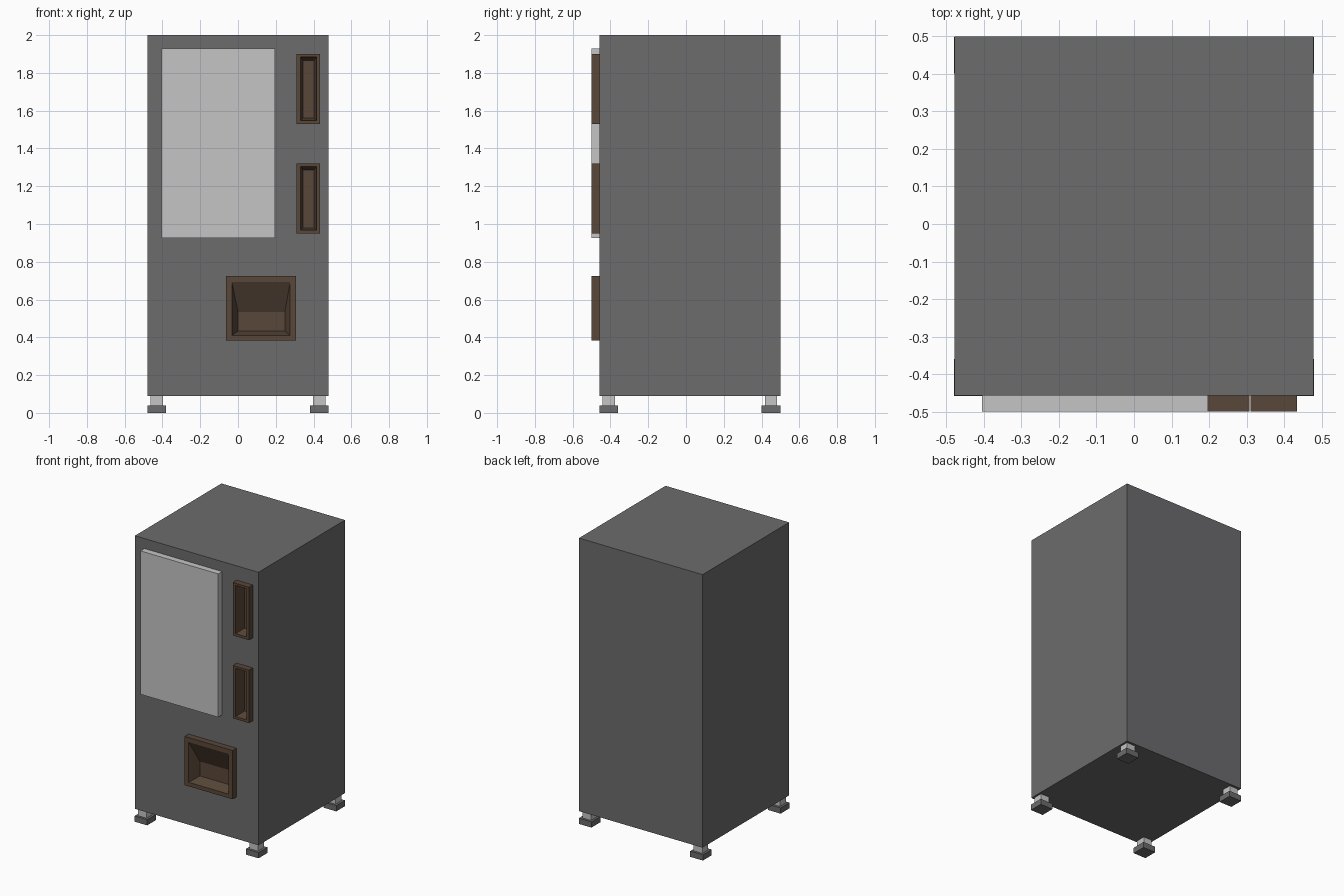
import bpy, bmesh

if "Cube" in bpy.data.objects:
    bpy.data.objects.remove(bpy.data.objects["Cube"])


def material(name, rgb):
    m = bpy.data.materials.new(name)
    m.diffuse_color = (*rgb, 1)
    m.use_nodes = True
    m.node_tree.nodes["Principled BSDF"].inputs["Base Color"].default_value = m.diffuse_color
    return m


GREY = material("dark grey", (0.15, 0.15, 0.155))
LIGHT = material("light grey", (0.55, 0.56, 0.55))
BROWN = material("brown", (0.10, 0.063, 0.041))


def add_object(name, bm, mat):
    bmesh.ops.recalc_face_normals(bm, faces=bm.faces)
    mesh = bpy.data.meshes.new(name)
    bm.to_mesh(mesh)
    bm.free()
    ob = bpy.data.objects.new(name, mesh)
    if mat:
        mesh.materials.append(mat)
    bpy.context.collection.objects.link(ob)
    return ob


def box(name, x, y, z, mat):
    bm = bmesh.new()
    bmesh.ops.create_cube(bm, size=1)
    for v in bm.verts:
        v.co = [r[0] if c < 0 else r[1] for c, r in zip(v.co, (x, y, z))]
    return add_object(name, bm, mat)


FRONT, FACE = -0.50, -0.457   # front of the trims, front of the cabinet
cabinet = box("cabinet", (-0.478, 0.478), (FACE, 0.5), (0.09, 2.0), GREY)
box("display_window", (-0.405, 0.197), (FRONT, FACE), (0.927, 1.93), LIGHT)


def recess(name, outer, opening, back, depth=0.08):
    """Raised frame with a tapering pocket; rectangles are x0, x1, z0, z1."""
    bm = bmesh.new()
    loops = []
    for (x0, x1, z0, z1), y in ((outer, FACE), (outer, FRONT),
                                (opening, FRONT), (back, FRONT + depth)):
        loops.append([bm.verts.new((x, y, z)) for x, z in
                      ((x0, z0), (x1, z0), (x1, z1), (x0, z1))])
    for a, b in zip(loops, loops[1:]):
        for i in range(4):
            j = (i + 1) % 4
            bm.faces.new((a[i], a[j], b[j], b[i]))
    bm.faces.new(loops[-1])
    bmesh.ops.recalc_face_normals(bm, faces=bm.faces)
    # open shell: make sure the frame faces forward
    rim = next(f for f in bm.faces if all(abs(v.co.y - FRONT) < 1e-5 for v in f.verts))
    flip = rim.normal.y > 0
    ob = add_object(name, bm, BROWN)
    if flip != (ob.data.polygons[4].normal.y > 0) or ob.data.polygons[4].normal.y > 0:
        ob.data.flip_normals()
    # pocket hole in the cabinet, hidden behind the frame
    x0, x1, z0, z1 = opening
    cutter = box(name + "_cutter", (x0 - 0.005, x1 + 0.005), (FRONT, FRONT + depth + 0.01),
                 (z0 - 0.005, z1 + 0.005), None)
    cutter.hide_render = True
    cutter.hide_set(True)
    mod = cabinet.modifiers.new(name, 'BOOLEAN')
    mod.object = cutter
    mod.operation = 'DIFFERENCE'
    mod.solver = 'EXACT'


# dispensing tray and the two narrow slots
recess("dispensing_tray", (-0.063, 0.308, 0.383, 0.724),
       (-0.032, 0.276, 0.411, 0.692), (0.0, 0.248, 0.433, 0.535))
for name, z in (("lower_slot", 0.95), ("upper_slot", 1.53)):
    recess(name, (0.31, 0.435, z, z + 0.37),
           (0.332, 0.416, z + 0.018, z + 0.355), (0.345, 0.403, z + 0.03, z + 0.335))

# four feet
for sx, side in ((-1, "left"), (1, "right")):
    for cy, end in ((-0.409, "front"), (0.45, "back")):
        cx = sx * 0.431
        for part, r, z, mat in (("foot", 0.049, (0, 0.04), GREY),
                                ("leg", 0.033, (0.04, 0.09), LIGHT)):
            box(f"{end}_{side}_{part}", (cx - r, cx + r), (cy - r, cy + r), z, mat)
